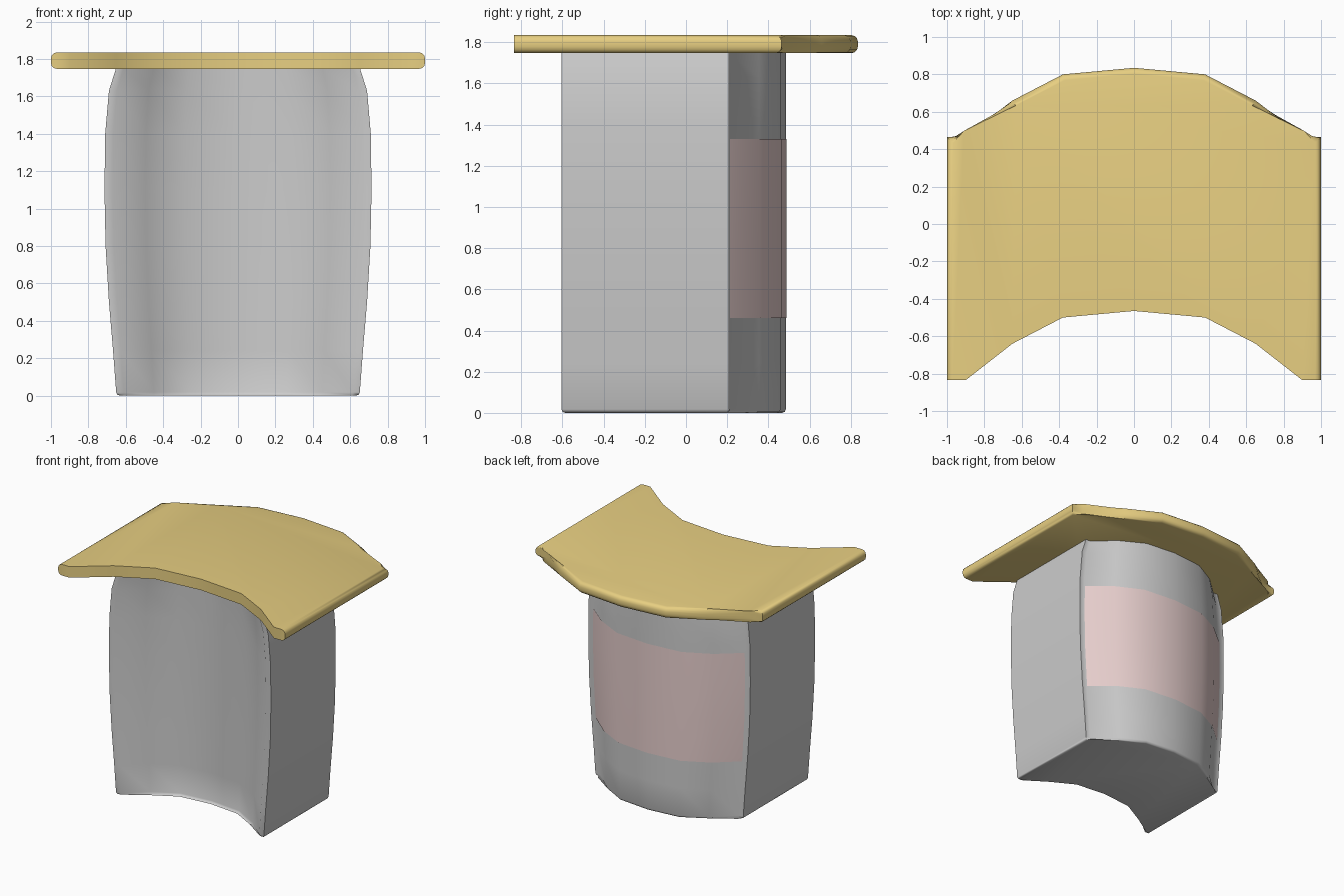
import bpy, bmesh, math

if "Cube" in bpy.data.objects:
    bpy.data.objects.remove(bpy.data.objects["Cube"])

def material(name, rgb):
    m = bpy.data.materials.new(name)
    m.diffuse_color = (*rgb, 1)
    m.use_nodes = True
    m.node_tree.nodes["Principled BSDF"].inputs["Base Color"].default_value = m.diffuse_color
    return m

def finish(bm, name, mat=None, angle=40):
    bmesh.ops.recalc_face_normals(bm, faces=bm.faces)
    me = bpy.data.meshes.new(name)
    bm.to_mesh(me)
    bm.free()
    ob = bpy.data.objects.new(name, me)
    bpy.context.collection.objects.link(ob)
    if mat:
        me.materials.append(mat)
    bpy.ops.object.select_all(action='DESELECT')
    ob.select_set(True)
    bpy.context.view_layer.objects.active = ob
    bpy.ops.object.shade_smooth_by_angle(angle=math.radians(angle))
    return ob

def mirrored(half):
    """Half curve from centre to the right end -> full curve, left to right."""
    return [(-x, y) for x, y in reversed(half[1:])] + half

def plan(curve, depth):
    """Closed outline: convex back, then the same curve moved forward."""
    return curve + [(x, y - depth) for x, y in reversed(curve)]

def loft(bm, rings):
    rows = [[bm.verts.new(p) for p in r] for r in rings]
    n = len(rows[0])
    for a, b in zip(rows, rows[1:]):
        for i in range(n):
            j = (i + 1) % n
            bm.faces.new((a[i], a[j], b[j], b[i]))
    bm.faces.new(rows[0])
    bm.faces.new(rows[-1])
    return rows

# Counter top: bowed slab, rounded on the back and ends, sharp on the front
top_curve = mirrored([(0, .835), (.38, .80), (.65, .66), (.9, .465), (1, .465)])
outline = plan(top_curve, 1.3)
bm = bmesh.new()
rows = loft(bm, [[(x, y, z) for x, y in outline] for z in (1.747, 1.835)])
n = len(top_curve)
edges = []
for row in rows:
    for i in list(range(n)) + [2 * n - 1]:
        edges.append(bm.edges.get((row[i], row[(i + 1) % (2 * n)])))
bmesh.ops.bevel(bm, geom=edges, offset=.032, segments=3, profile=.5,
                affect='EDGES', clamp_overlap=True)
finish(bm, "counter_top", material("top_yellow", (.8, .62, .22)), 50)

# Body: bowed block whose width swells with height
body_curve = mirrored([(0, .485), (.26, .459), (.45, .355), (.61, .21), (.65, .21)])
profile = [(0, .65), (.24, .668), (.5, .69), (.8, .708), (1.1, .714),
           (1.4, .71), (1.63, .69), (1.75, .652)]

def half_width(z):
    for (z0, w0), (z1, w1) in zip(profile, profile[1:]):
        if z <= z1:
            return w0 + (w1 - w0) * (z - z0) / (z1 - z0)

bm = bmesh.new()
rows = loft(bm, [[(x * w / .65, y, z) for x, y in plan(body_curve, .815)]
                 for z, w in profile])
bottom = [e for e in bm.edges if all(v.co.z < .001 for v in e.verts)]
bmesh.ops.bevel(bm, geom=bottom, offset=.018, segments=2, profile=.5, affect='EDGES')
finish(bm, "counter_body", None, 50)

# Thin tinted panel on the convex back
bm = bmesh.new()
levels = [.46, .5, .8, 1.1, 1.33]
strip = [[bm.verts.new((x * half_width(z) / .65, y + .004, z))
          for x, y in body_curve[1:-1]] for z in levels]
for a, b in zip(strip, strip[1:]):
    for i in range(len(a) - 1):
        bm.faces.new((a[i + 1], a[i], b[i], b[i + 1]))
panel = finish(bm, "back_panel", material("panel_tint", (.8, .62, .61)), 50)
